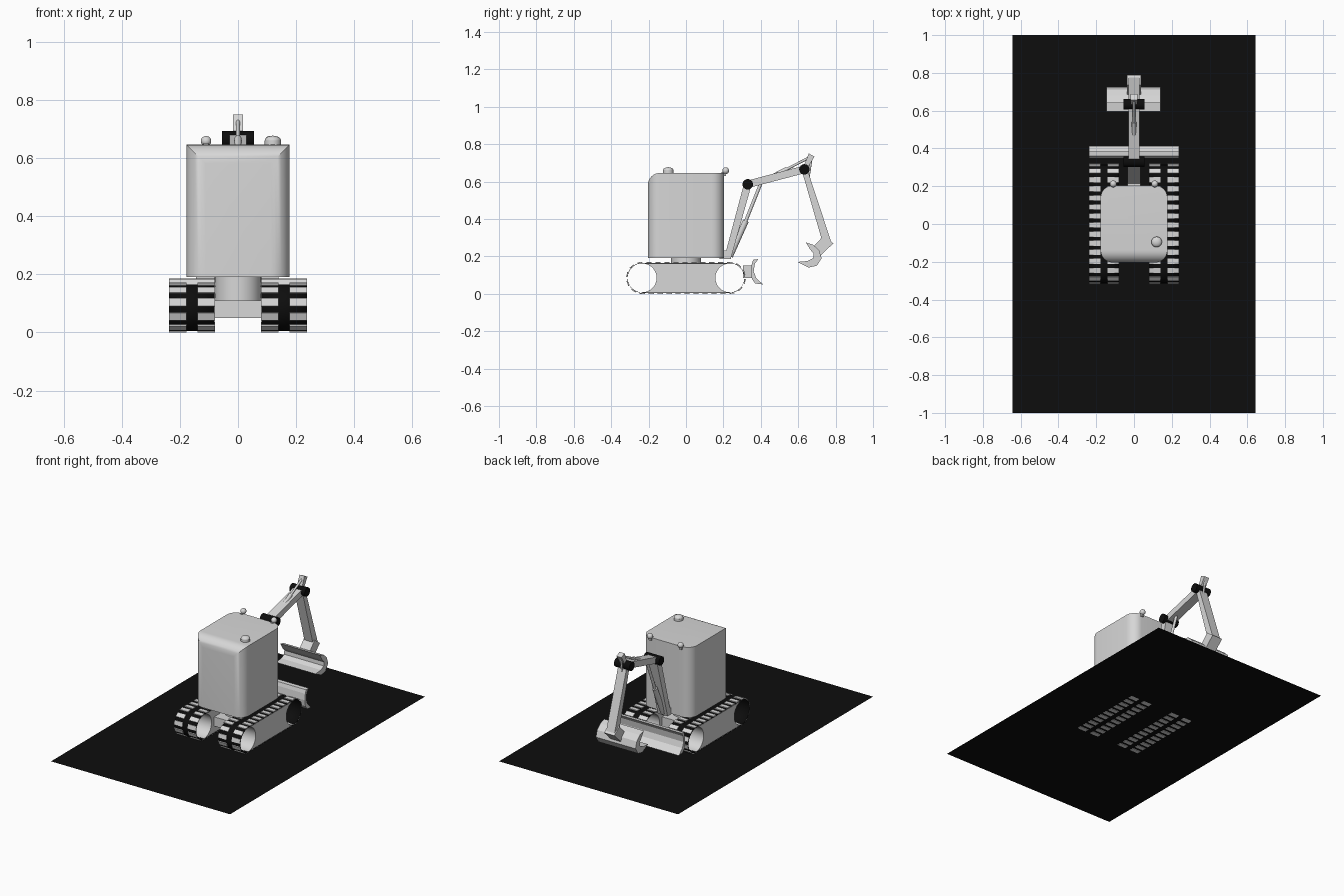
import bpy, bmesh, math
from mathutils import Vector, Matrix

cube = bpy.data.objects.get("Cube")
if cube:
    bpy.data.objects.remove(cube, do_unlink=True)


def material(name, value):
    m = bpy.data.materials.new(name)
    m.use_nodes = True
    color = (value, value, value, 1)
    m.diffuse_color = color
    m.node_tree.nodes["Principled BSDF"].inputs["Base Color"].default_value = color
    return m


GREY = material("light grey", 0.68)
BLACK = material("black", 0.004)


def finish(name, bm, mat, smooth=False):
    bmesh.ops.recalc_face_normals(bm, faces=bm.faces)
    mesh = bpy.data.meshes.new(name)
    bm.to_mesh(mesh)
    bm.free()
    mesh.materials.append(mat)
    ob = bpy.data.objects.new(name, mesh)
    bpy.context.collection.objects.link(ob)
    if smooth:
        bpy.ops.object.select_all(action='DESELECT')
        ob.select_set(True)
        bpy.context.view_layer.objects.active = ob
        bpy.ops.object.shade_smooth_by_angle(angle=math.radians(35))
    return ob


def prism(name, profile, x0, x1, mat=GREY, smooth=False):
    """Side profile of (y, z) points extruded from x0 to x1."""
    bm = bmesh.new()
    face = bm.faces.new([bm.verts.new((x0, y, z)) for y, z in profile])
    new = bmesh.ops.extrude_face_region(bm, geom=[face])["geom"]
    bmesh.ops.translate(bm, vec=(x1 - x0, 0, 0),
                        verts=[v for v in new if isinstance(v, bmesh.types.BMVert)])
    return finish(name, bm, mat, smooth)


def beam(name, a, b, thick_a, thick_b, half_width, x=0):
    """Tapered bar between two (y, z) points."""
    a, b = Vector(a), Vector(b)
    d = (b - a).normalized()
    n = Vector((-d.y, d.x))
    pts = [a + n * thick_a / 2, b + n * thick_b / 2, b - n * thick_b / 2, a - n * thick_a / 2]
    return prism(name, pts, x - half_width, x + half_width)


def rod(name, a, b, radius, mat=GREY, sides=24):
    a, b = Vector(a), Vector(b)
    bm = bmesh.new()
    rot = (b - a).to_track_quat('Z', 'Y').to_matrix().to_4x4()
    bmesh.ops.create_cone(bm, cap_ends=True, segments=sides, radius1=radius, radius2=radius,
                          depth=(b - a).length, matrix=Matrix.Translation((a + b) / 2) @ rot)
    return finish(name, bm, mat, True)


def ball(name, center, radius, squash=1):
    bm = bmesh.new()
    m = Matrix.Translation(center) @ Matrix.Diagonal((1, 1, squash, 1))
    bmesh.ops.create_uvsphere(bm, u_segments=20, v_segments=12, radius=radius, matrix=m)
    return finish(name, bm, GREY, True)


def box(name, lo, hi, mat=GREY):
    return prism(name, [(lo[1], lo[2]), (hi[1], lo[2]), (hi[1], hi[2]), (lo[1], hi[2])],
                 lo[0], hi[0], mat)


# Ground sheet
bm = bmesh.new()
bmesh.ops.create_grid(bm, x_segments=1, y_segments=1, size=1,
                      matrix=Matrix.Translation((0, 0, 0.003)) @ Matrix.Diagonal((0.643, 1, 1, 1)))
finish("ground_sheet", bm, BLACK)

# Crawler tracks
END, MID, R = 0.234, 0.085, 0.08


def arc(y, z, r, start, stop, steps=16):
    return [(y + r * math.cos(math.radians(start + (stop - start) * i / steps)),
             z + r * math.sin(math.radians(start + (stop - start) * i / steps)))
            for i in range(steps + 1)]


def on_loop(s):
    """Point and tilt at distance s around the track."""
    straight, bend = 2 * END, math.pi * R
    half, s = divmod(s, straight + bend)
    sign = 1 if half % 2 == 0 else -1
    if s < straight:
        y, z, a = END - s, R, math.pi / 2
    else:
        a = math.pi / 2 + (s - straight) / R
        y, z = -END + R * math.cos(a), R * math.sin(a)
    return sign * y, MID + sign * z, a + (0 if sign > 0 else math.pi)


LOOP = 4 * END + 2 * math.pi * R
PADS = 30
for side, label in ((1, "left"), (-1, "right")):
    inner, outer = side * 0.08, side * 0.237
    loop = arc(END, MID, R, -90, 90) + arc(-END, MID, R, 90, 270)
    bm = bmesh.new()
    rows = [[bm.verts.new((x, y, z)) for y, z in loop] for x in (inner, outer)]
    for i in range(len(loop)):
        j = (i + 1) % len(loop)
        bm.faces.new((rows[0][i], rows[0][j], rows[1][j], rows[1][i]))
    belt = finish(label + "_track_belt", bm, BLACK, True)
    belt.modifiers.new("thickness", 'SOLIDIFY').thickness = 0.002

    # Track frame with hollowed ends
    frame = arc(-END, MID, R - 0.003, -90, 90) + arc(END, MID, R - 0.003, 90, 270)
    prism(label + "_track_frame", frame, inner, outer, GREY, True)

    bm = bmesh.new()
    for k in range(PADS):
        y, z, a = on_loop(k * LOOP / PADS)
        for x in (0.109, 0.207):
            m = (Matrix.Translation((side * x, y, z)) @ Matrix.Rotation(a, 4, 'X')
                 @ Matrix.Translation((0, 0.0025, 0)) @ Matrix.Diagonal((0.06, 0.005, 0.028, 1)))
            bmesh.ops.create_cube(bm, size=1, matrix=m)
    finish(label + "_track_pads", bm, GREY)

# Chassis and turntable
box("chassis", (-0.08, -0.13, 0.05), (0.08, 0.13, 0.11))
rod("turntable", (0, 0, 0.1), (0, 0, 0.195), 0.08, sides=32)

# Cabin: rounded upright corners and a rounded front roof edge
bm = bmesh.new()
bmesh.ops.create_cube(bm, size=1, matrix=Matrix.Translation((0, 0, 0.418))
                      @ Matrix.Diagonal((0.354, 0.408, 0.456, 1)))
round_edges = []
for e in bm.edges:
    a, b = e.verts[0].co, e.verts[1].co
    upright = abs(a.z - b.z) > 0.1
    front_top = a.y < 0 and b.y < 0 and a.z > 0.5 and b.z > 0.5
    if upright or front_top:
        round_edges.append(e)
bmesh.ops.bevel(bm, geom=round_edges, offset=0.065, segments=8, profile=0.5, affect='EDGES')
finish("cabin", bm, GREY, True)

# Roof lamp and rear lights
rod("roof_lamp_base", (0.12, -0.095, 0.64), (0.12, -0.095, 0.66), 0.028)
ball("roof_lamp", (0.12, -0.095, 0.66), 0.028, 0.6)
for side, label in ((1, "left"), (-1, "right")):
    ball(label + "_work_light", (side * 0.11, 0.212, 0.658), 0.018)
    box(label + "_light_bracket", (side * 0.11 - 0.008, 0.19, 0.63),
        (side * 0.11 + 0.008, 0.215, 0.65))

# Dozer blade
blade = [(0.385, 0.185), (0.368, 0.16), (0.362, 0.12), (0.375, 0.085), (0.412, 0.05),
         (0.37, 0.055), (0.352, 0.08), (0.347, 0.12), (0.352, 0.16), (0.36, 0.183)]
prism("dozer_blade", blade, -0.237, 0.237)
box("blade_mount", (-0.04, 0.305, 0.085), (0.04, 0.355, 0.15))

# Boom, arm and rams
ELBOW, WRIST = (0.33, 0.585), (0.633, 0.665)
box("boom_bracket", (-0.035, 0.18, 0.185), (0.035, 0.235, 0.23))
beam("lower_boom", (0.222, 0.19), ELBOW, 0.035, 0.04, 0.035)
beam("upper_boom", ELBOW, WRIST, 0.04, 0.04, 0.03)
beam("dipper_arm", WRIST, (0.755, 0.27), 0.03, 0.045, 0.03)
beam("arm_lever", WRIST, (0.672, 0.742), 0.02, 0.035, 0.018)
for name, pivot in (("elbow_joint", ELBOW), ("wrist_joint", WRIST)):
    rod(name, (-0.055, *pivot), (0.055, *pivot), 0.028, BLACK)
rod("boom_ram_barrel", (0, 0.235, 0.2), (0, 0.32, 0.39), 0.016)
rod("boom_ram_piston", (0, 0.32, 0.39), (0, 0.4, 0.59), 0.009)
rod("arm_ram_barrel", (0, 0.39, 0.59), (0, 0.54, 0.667), 0.012)
rod("arm_ram_piston", (0, 0.54, 0.667), (0, 0.672, 0.735), 0.007)
rod("link_rod", (0, 0.672, 0.735), (0, 0.655, 0.62), 0.006)

# Bucket
prism("bucket_coupler", [(0.735, 0.31), (0.788, 0.27), (0.715, 0.2), (0.675, 0.245)],
      -0.037, 0.037)
bucket = [(0.64, 0.275), (0.68, 0.262), (0.712, 0.232), (0.725, 0.19), (0.7, 0.15),
          (0.655, 0.14), (0.595, 0.17), (0.65, 0.175), (0.68, 0.19), (0.682, 0.215),
          (0.665, 0.235)]
prism("bucket", bucket, -0.145, 0.14)
